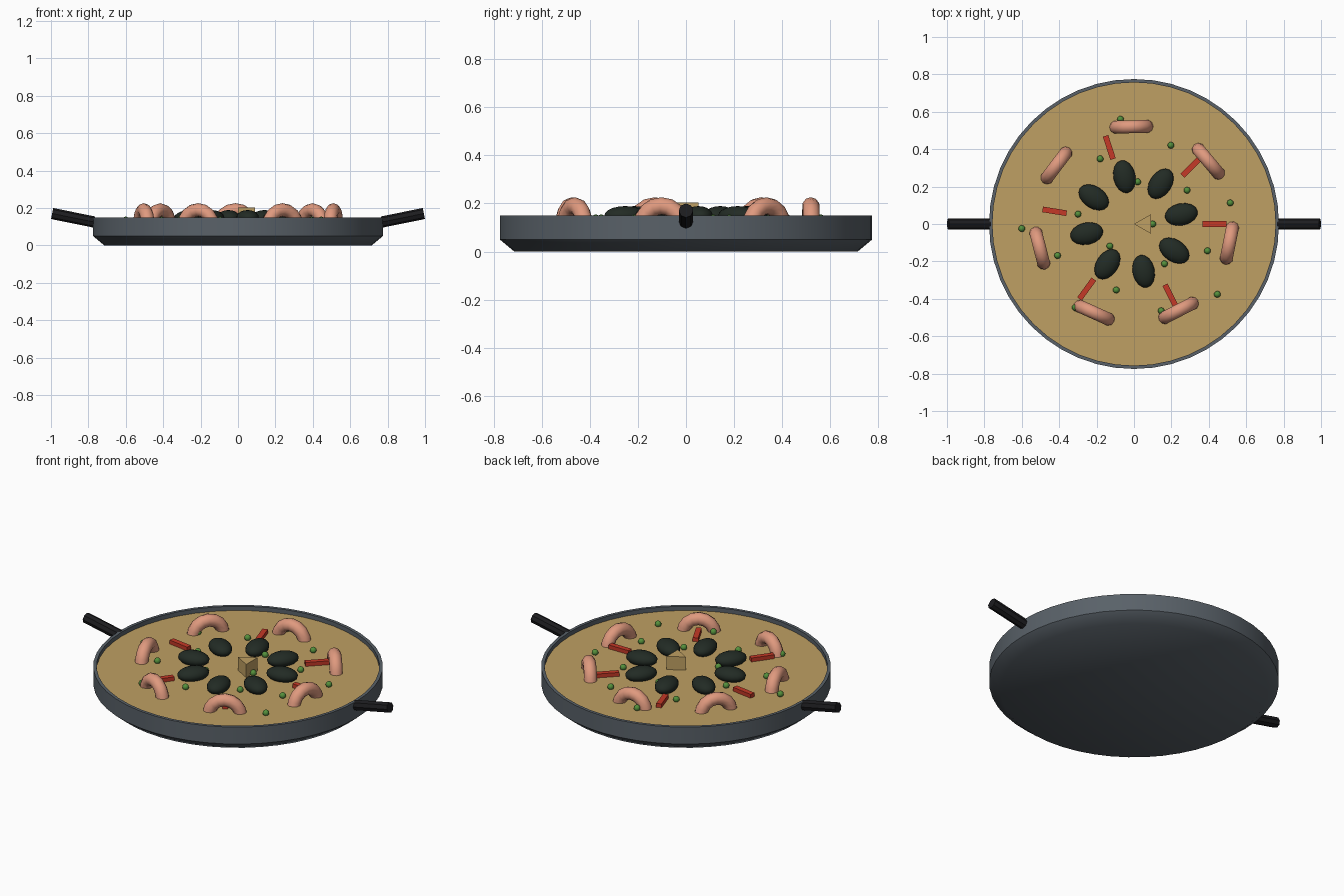
import bpy, bmesh, math
from math import sin, cos, pi, radians, sqrt
from mathutils import Matrix, Vector

if "Cube" in bpy.data.objects:
    bpy.data.objects.remove(bpy.data.objects["Cube"])


def material(name, rgb):
    m = bpy.data.materials.new(name)
    m.diffuse_color = (*rgb, 1)
    m.use_nodes = True
    m.node_tree.nodes["Principled BSDF"].inputs["Base Color"].default_value = m.diffuse_color
    return m


STEEL = material("grey steel", (0.10, 0.12, 0.14))
BLACK = material("black handle", (0.012, 0.012, 0.014))
RICE = material("golden rice", (0.52, 0.35, 0.125))
PINK = material("shrimp pink", (0.74, 0.32, 0.21))
SHELL = material("dark shell", (0.016, 0.024, 0.018))
RED = material("pepper red", (0.56, 0.04, 0.02))
GREEN = material("pea green", (0.09, 0.28, 0.045))
RICE_Z = 0.125


def finish(bm, name, mat, smooth=None):
    """Turn a bmesh into a named, coloured object."""
    bmesh.ops.recalc_face_normals(bm, faces=bm.faces)
    me = bpy.data.meshes.new(name)
    bm.to_mesh(me)
    bm.free()
    me.materials.append(mat)
    ob = bpy.data.objects.new(name, me)
    bpy.context.collection.objects.link(ob)
    if smooth:
        bpy.ops.object.select_all(action='DESELECT')
        ob.select_set(True)
        bpy.context.view_layer.objects.active = ob
        bpy.ops.object.shade_smooth_by_angle(angle=radians(smooth))
    return ob


def lathe(name, profile, mat, steps=48, smooth=50):
    """Spin an (r, z) profile that starts and ends on the axis."""
    bm = bmesh.new()
    vs = [bm.verts.new((r, 0, z)) for r, z in profile]
    es = [bm.edges.new(p) for p in zip(vs, vs[1:])]
    bmesh.ops.spin(bm, geom=vs + es, cent=(0, 0, 0), axis=(0, 0, 1),
                   angle=2 * pi, steps=steps, use_merge=True)
    bmesh.ops.remove_doubles(bm, verts=bm.verts, dist=1e-5)
    return finish(bm, name, mat, smooth)


def polar(r, a, z):
    return Matrix.Rotation(a, 4, 'Z') @ Matrix.Translation((r, 0, z))


# Pan with a chamfered foot, and the rice filling it
lathe("pan", [(0, 0), (0.715, 0), (0.775, 0.05), (0.775, 0.15),
              (0.757, 0.15), (0.757, 0.05), (0.70, 0.02), (0, 0.02)], STEEL)
lathe("rice", [(0, 0.06), (0.757, 0.06), (0.757, RICE_Z), (0, RICE_Z)], RICE)

# Two raised octagonal handles
for side, a in (("right", 0), ("left", pi)):
    bm = bmesh.new()
    tilt = Matrix.Rotation(pi / 2 - 0.2, 4, 'Y')
    bmesh.ops.create_cone(bm, cap_ends=True, segments=8, radius1=0.03, radius2=0.03,
                          depth=0.228, matrix=polar(0.882, a, 0.148) @ tilt)
    finish(bm, side + "_handle", BLACK)

# Shrimp: tubes bent into standing arches, in a ring
SEG, SIDES, BEND, TUBE = 8, 10, 0.085, 0.036
for i in range(7):
    bm = bmesh.new()
    rings = []
    for s in range(SEG + 1):
        t = pi * s / SEG
        out = Vector((0, cos(t), sin(t)))
        rings.append([bm.verts.new(out * (BEND + TUBE * cos(u)) + Vector((TUBE * sin(u), 0, 0)))
                      for u in (2 * pi * k / SIDES for k in range(SIDES))])
    for p, q in zip(rings, rings[1:]):
        for k in range(SIDES):
            n = (k + 1) % SIDES
            bm.faces.new((p[k], p[n], q[n], q[k]))
    bm.faces.new(rings[0])
    bm.faces.new(rings[-1])
    bm.transform(polar(0.52, 0.7 + 2 * pi * i / 7, 0.105))
    finish(bm, f"shrimp_{i + 1}", PINK, 50)

# Mussels: flattened shells pointing outwards
for i in range(8):
    bm = bmesh.new()
    bmesh.ops.create_uvsphere(bm, u_segments=16, v_segments=10, radius=1)
    bm.transform(polar(0.258, 0.2 + 2 * pi * i / 8, 0.149) @ Matrix.Diagonal((0.089, 0.059, 0.04, 1)))
    finish(bm, f"mussel_{i + 1}", SHELL, 50)

# Pepper strips
for i in range(6):
    bm = bmesh.new()
    bmesh.ops.create_cube(bm, size=1)
    bm.transform(polar(0.43, -1.1 * i, 0.135) @ Matrix.Diagonal((0.13, 0.03, 0.026, 1)))
    finish(bm, f"pepper_strip_{i + 1}", RED)

# Peas scattered on a spiral
for i in range(18):
    bm = bmesh.new()
    bmesh.ops.create_uvsphere(bm, u_segments=10, v_segments=8, radius=0.018,
                              matrix=polar(sqrt(0.01 + 0.0206 * i), -2.4 * i, 0.136))
    finish(bm, f"pea_{i + 1}", GREEN, 60)

# Three-sided wedge in the middle
bm = bmesh.new()
bmesh.ops.create_cone(bm, cap_ends=True, segments=3, radius1=0.06, radius2=0.06, depth=0.08)
tip = max(bm.verts, key=lambda v: round(v.co.x, 4)).co.copy()
bm.transform(Matrix.Translation((0.06, 0, 0.163)) @ Matrix.Rotation(pi - math.atan2(tip.y, tip.x), 4, 'Z'))
finish(bm, "centre_wedge", RICE)
